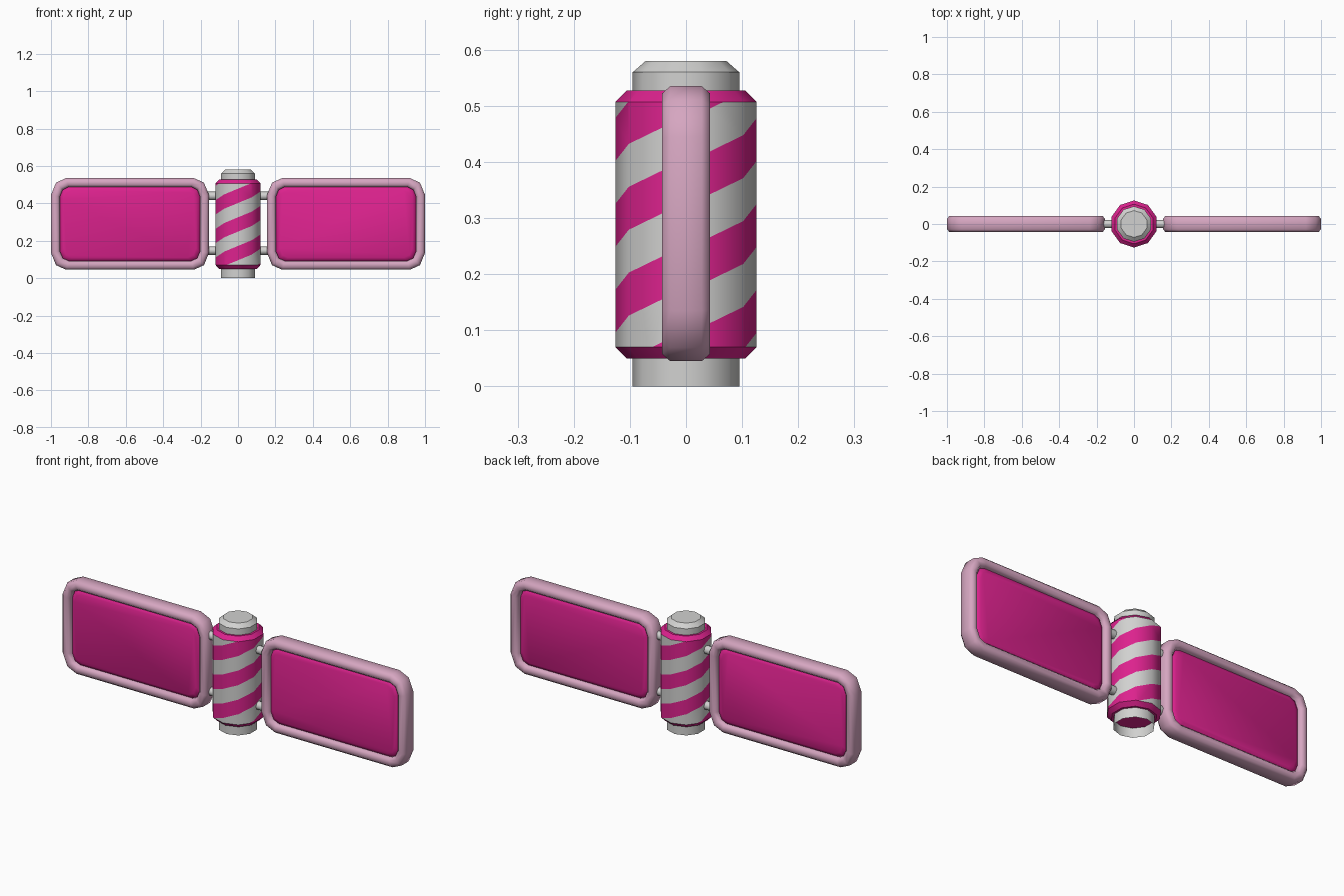
import bpy, bmesh, math
from mathutils import Vector

cube = bpy.data.objects.get("Cube")
if cube:
    bpy.data.objects.remove(cube, do_unlink=True)


def material(name, rgb):
    m = bpy.data.materials.new(name)
    m.use_nodes = True
    m.diffuse_color = (*rgb, 1)
    m.node_tree.nodes["Principled BSDF"].inputs["Base Color"].default_value = (*rgb, 1)
    return m


MAGENTA = material("magenta", (0.72, 0.016, 0.27))
GRAY = material("light gray", (0.64, 0.64, 0.63))
PINK = material("pale pink", (0.67, 0.38, 0.53))


def loft(rings, closed=False, cap_start=True, cap_end=True):
    """Skin a list of point rings; closed joins the last ring to the first."""
    bm = bmesh.new()
    loops = [[bm.verts.new(p) for p in ring] for ring in rings]
    n = len(loops[0])
    pairs = list(zip(loops, loops[1:])) + ([(loops[-1], loops[0])] if closed else [])
    for a, b in pairs:
        for i in range(n):
            j = (i + 1) % n
            bm.faces.new((a[i], a[j], b[j], b[i]))
    if not closed:
        if cap_start:
            bm.faces.new(loops[0][::-1])
        if cap_end:
            bm.faces.new(loops[-1])
    bmesh.ops.recalc_face_normals(bm, faces=bm.faces)
    return bm


def finish(bm, name, mats, angle=40):
    mesh = bpy.data.meshes.new(name)
    bm.to_mesh(mesh)
    bm.free()
    for m in mats:
        mesh.materials.append(m)
    ob = bpy.data.objects.new(name, mesh)
    bpy.context.collection.objects.link(ob)
    bpy.ops.object.select_all(action="DESELECT")
    ob.select_set(True)
    bpy.context.view_layer.objects.active = ob
    bpy.ops.object.shade_smooth_by_angle(angle=math.radians(angle))
    return ob


# Ten-sided turned parts
SIDES = 10


def corner(k, r, z):
    a = math.tau * k / SIDES - math.pi / 2
    return Vector((r * math.cos(a), r * math.sin(a), z))


def turned(profile, **kw):
    return loft([[corner(k, r, z) for k in range(SIDES)] for r, z in profile], **kw)


# Core: a gray tube, open underneath, with a bevelled top
core = turned([(0.095, 0), (0.095, 0.56), (0.072, 0.58)], cap_start=False)
finish(core, "core_tube", [GRAY])

# Barrel: two spiral stripes cut into each side facet
R, PERIOD, PHASE = 0.126, 0.153, 0.287
PITCH = 2 * PERIOD
barrel = turned([(0.106, 0.05), (R, 0.07), (R, 0.507), (0.106, 0.527)])
for k in range(SIDES):
    mid = corner(k + 0.5, 1, 0)
    for m in range(-8, 9):
        base = PHASE + PERIOD * (m / 2 + 0.25)
        p = corner(k, R, base + PITCH * k / SIDES)
        q = corner(k + 1, R, base + PITCH * (k + 1) / SIDES)
        if max(p.z, q.z) < 0.07 or min(p.z, q.z) > 0.507:
            continue
        barrel.normal_update()
        faces = [f for f in barrel.faces if f.normal.dot(mid) > 0.99]
        edges = {e for f in faces for e in f.edges}
        verts = {v for f in faces for v in f.verts}
        bmesh.ops.bisect_plane(barrel, geom=faces + list(edges) + list(verts),
                               dist=1e-5, plane_co=p, plane_no=(q - p).cross(mid))
barrel.normal_update()
for f in barrel.faces:
    if abs(f.normal.z) < 0.1:
        c = f.calc_center_median()
        turn = ((math.atan2(c.y, c.x) + math.pi / 2) / math.tau) % 1
        s = (c.z - PHASE - PITCH * turn) / PERIOD
        f.material_index = int(abs(s - round(s)) > 0.25)
finish(barrel, "striped_barrel", [MAGENTA, GRAY])

# Wing panels
CX, CZ = 0.5775, 0.29


def outline(side, hx, hz, cut, y):
    """Rectangle with two-step clipped corners, standing in the xz plane."""
    quarter = [(hx, hz - cut), (hx - cut * 0.3, hz - cut * 0.27), (hx - cut * 0.9, hz)]
    pts = []
    for sx, sz, step in ((1, 1, 1), (-1, 1, -1), (-1, -1, 1), (1, -1, -1)):
        pts += [(side * (CX + sx * x), y, CZ + sz * z) for x, z in quarter[::step]]
    return pts


for side, label in ((1, "left"), (-1, "right")):
    # Frame: chunky bevelled section swept round the outline
    section = [(0, 0.028), (0.013, 0.043), (0.036, 0.043), (0.048, 0.03)]
    section += [(d, -y) for d, y in reversed(section)]
    frame = loft([outline(side, 0.4225 - d, 0.245 - d, 0.09 - 0.8 * d, y)
                  for d, y in section], closed=True)
    finish(frame, label + "_frame", [PINK], 50)

    # Magenta panel set inside the frame, bevelled on both faces
    steps = [(0.354, 0.18, -0.031), (0.37, 0.196, -0.022),
             (0.38, 0.205, 0), (0.37, 0.196, 0.022), (0.354, 0.18, 0.031)]
    panel = loft([outline(side, hx, hz, 0.05, y) for hx, hz, y in steps])
    finish(panel, label + "_panel", [MAGENTA])

    # Pins joining the frame to the barrel
    for height, where in ((0.147, "lower"), (0.44, "upper")):
        rings = [[(side * x, 0.022 * math.cos(math.tau * i / 8),
                   height + 0.022 * math.sin(math.tau * i / 8)) for i in range(8)]
                 for x in (0.1, 0.175)]
        finish(loft(rings), f"{label}_{where}_pin", [GRAY], 50)
